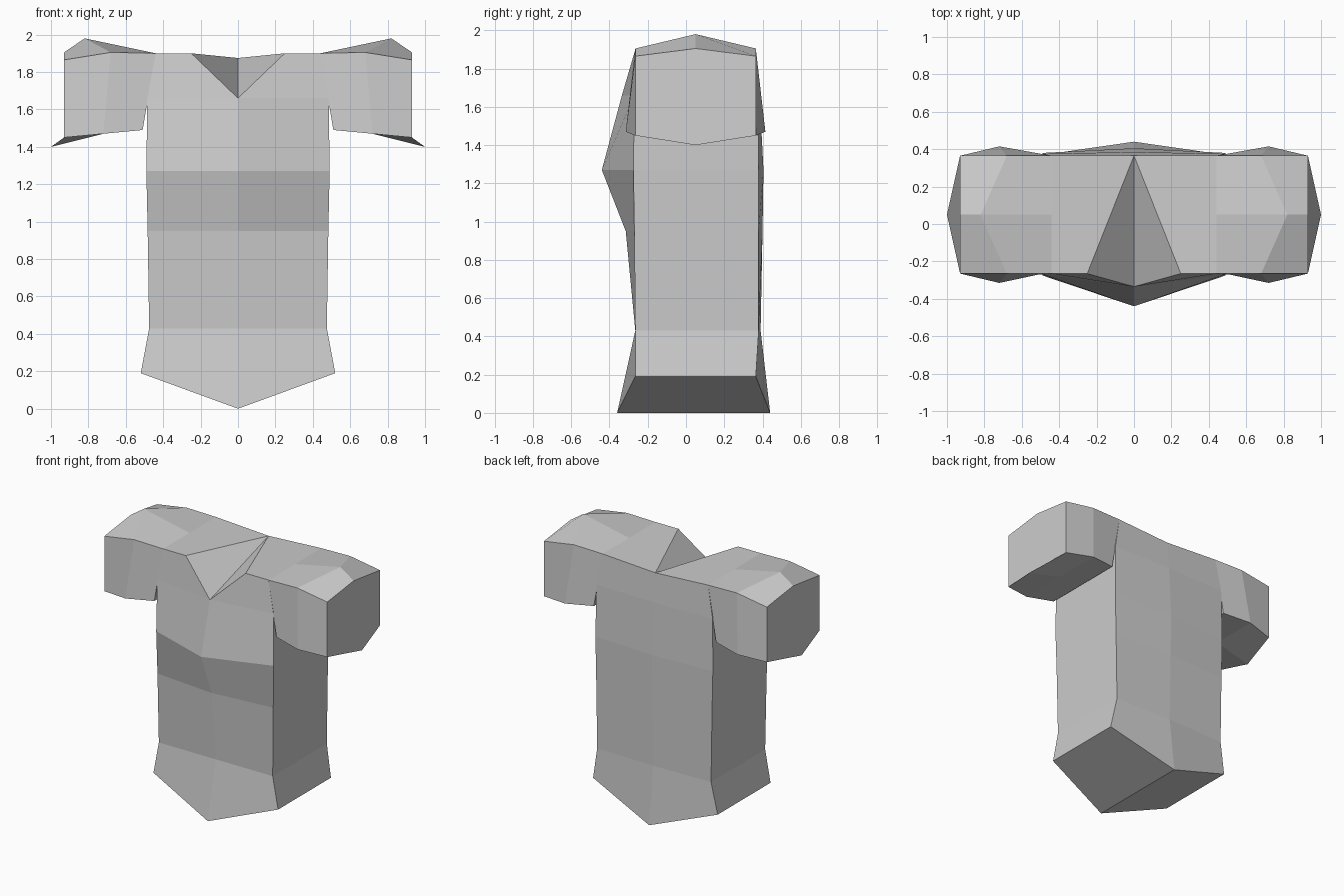
import bpy, bmesh

if "Cube" in bpy.data.objects:
    bpy.data.objects.remove(bpy.data.objects["Cube"])

MID_Y = 0.05  # depth centre of the garment


def build(name, rings, closed, extra=()):
    """Loft rings of points, cap both ends, mirror across x = 0."""
    bm = bmesh.new()
    vs = [[bm.verts.new(p) for p in ring] for ring in rings]
    n = len(rings[0])
    for a, b in zip(vs, vs[1:]):
        for i in range(n if closed else n - 1):
            j = (i + 1) % n
            bm.faces.new((a[i], a[j], b[j], b[i]))
    bm.faces.new(vs[0][::-1])
    bm.faces.new(vs[-1])
    for face in extra:
        bm.faces.new([vs[r][i] for r, i in face])
    bmesh.ops.recalc_face_normals(bm, faces=bm.faces)
    me = bpy.data.meshes.new(name)
    bm.to_mesh(me)
    bm.free()
    ob = bpy.data.objects.new(name, me)
    bpy.context.collection.objects.link(ob)
    mod = ob.modifiers.new("mirror", 'MIRROR')
    mod.use_mirror_merge = True
    mod.merge_threshold = 0.001
    return ob


# Torso half: side x, side z, front y, back y, centre-front y, centre-back y, centre z
levels = [
    (0.52, 0.19, -0.265, 0.365, -0.36, 0.44, 0.0),
    (0.475, 0.43, -0.265, 0.38, -0.265, 0.39, 0.43),
    (0.483, 0.95, -0.27, 0.38, -0.315, 0.40, 0.95),
    (0.49, 1.27, -0.275, 0.38, -0.44, 0.405, 1.27),
    (0.485, 1.66, -0.27, 0.375, -0.335, 0.385, 1.66),
]
torso = [[(0, cf, cz), (x, f, z), (x, b, z), (0, cb, cz)]
         for x, z, f, b, cf, cb, cz in levels]
# Shoulder line: the front opens into a V neck
torso.append([(0.25, -0.265, 1.9), (0.44, -0.265, 1.9),
              (0.44, 0.365, 1.9), (0, 0.365, 1.875)])
build("torso", torso, False, extra=[((4, 0), (5, 0), (5, 3))])


# Sleeve: each ring is symmetric front to back
def sleeve_ring(top_side, top_mid, bottom_side, bottom_mid):
    (tx, td, tz), (bx, bd, bz) = top_side, bottom_side
    return [(tx, MID_Y - td, tz), (top_mid[0], MID_Y, top_mid[1]),
            (tx, MID_Y + td, tz), (bx, MID_Y + bd, bz),
            (bottom_mid[0], MID_Y, bottom_mid[1]), (bx, MID_Y - bd, bz)]


build("sleeves", [
    sleeve_ring((0.44, 0.315, 1.9), (0.44, 1.9), (0.51, 0.32, 1.49), (0.51, 1.49)),
    sleeve_ring((0.68, 0.315, 1.905), (0.82, 1.98), (0.72, 0.365, 1.47), (0.72, 1.47)),
    sleeve_ring((0.93, 0.315, 1.865), (0.93, 1.905), (0.93, 0.315, 1.45), (1.0, 1.40)),
], True)
